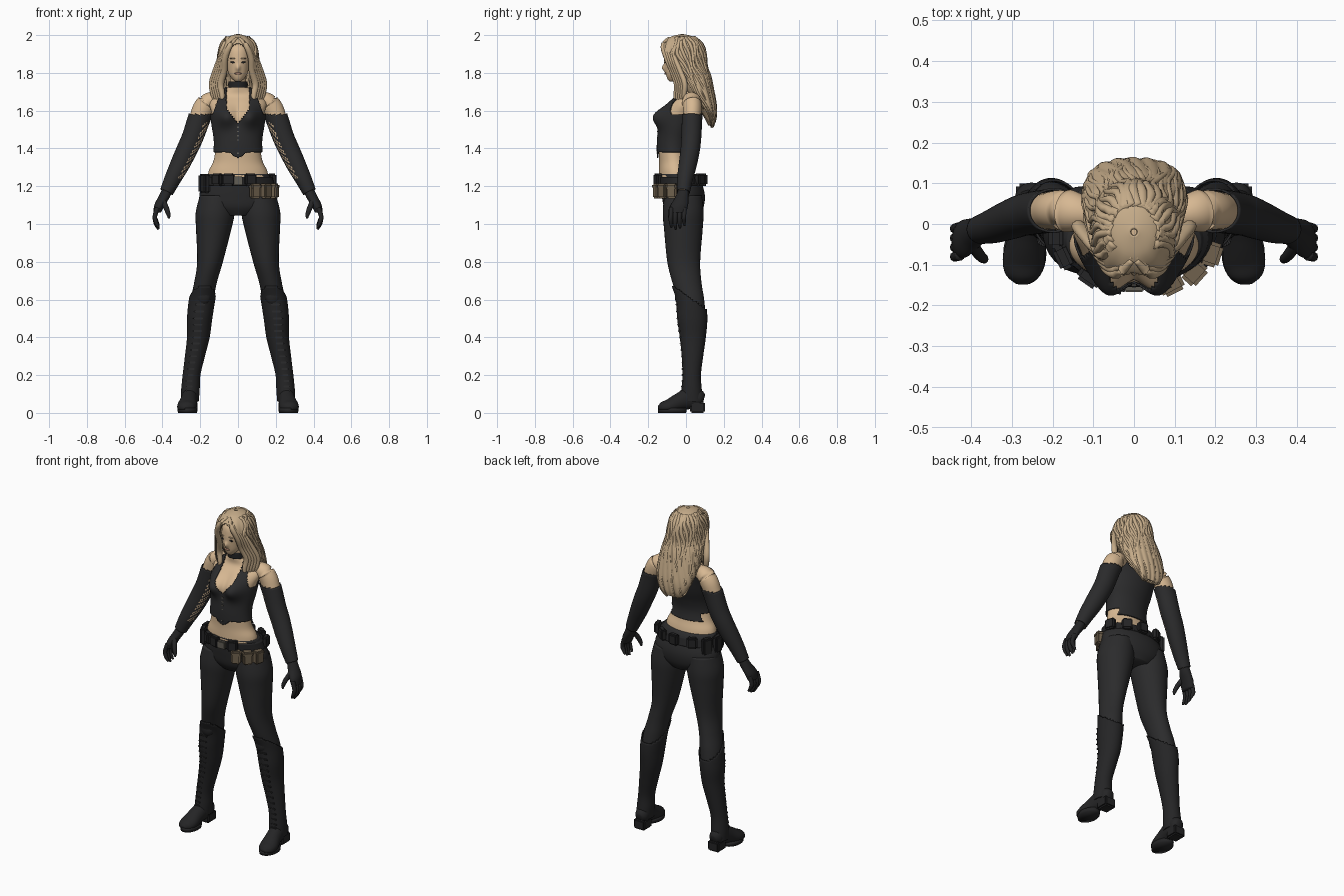
import bpy, bmesh, math, random
from mathutils import Vector

cube = bpy.data.objects.get("Cube")
if cube:
    bpy.data.objects.remove(cube, do_unlink=True)
random.seed(4)


def material(name, rgb):
    m = bpy.data.materials.new(name)
    m.use_nodes = True
    m.diffuse_color = (*rgb, 1)
    bsdf = next(n for n in m.node_tree.nodes if n.type == 'BSDF_PRINCIPLED')
    bsdf.inputs["Base Color"].default_value = (*rgb, 1)
    bsdf.inputs["Roughness"].default_value = .8
    return m


SKIN = material("skin", (.68, .48, .29))
HAIR = material("blonde hair", (.56, .41, .25))
CLOTH = material("black cloth", (.024, .024, .025))
LEATHER = material("black leather", (.018, .018, .019))
POUCH = material("brown canvas", (.16, .12, .075))
METAL = material("dull metal", (.12, .11, .09))
LIPS = material("lips", (.45, .24, .16))


def finish(name, bm, mats, smooth=True):
    bmesh.ops.recalc_face_normals(bm, faces=bm.faces)
    me = bpy.data.meshes.new(name)
    bm.to_mesh(me)
    bm.free()
    for m in mats:
        me.materials.append(m)
    for p in me.polygons:
        p.use_smooth = smooth
    ob = bpy.data.objects.new(name, me)
    bpy.context.collection.objects.link(ob)
    return ob


def spline(rings, steps):
    """Catmull-Rom interpolation through ring tuples (x, y, z, rx, ry)."""
    out, last = [], len(rings) - 1
    for i in range(last):
        a, b, c, d = (rings[min(max(k, 0), last)] for k in (i - 1, i, i + 1, i + 2))
        for s in range(steps):
            t = s / steps
            out.append([q + .5 * t * (r - p + t * (2*p - 5*q + 4*r - w + t * (3*(q - r) + w - p)))
                        for p, q, r, w in zip(a, b, c, d)])
    return out + [list(rings[-1])]


def loft(name, rings, mats, n=32, steps=6, side=1, tilt=False, grow=0,
         keep=None, deform=None, paint=None, thick=.006):
    """Skin ellipses along a path; keep() trims it into a garment shell."""
    bm = bmesh.new()
    path = spline(rings, steps)
    loops = []
    for i, (x, y, z, rx, ry) in enumerate(path):
        u, v = Vector((1, 0, 0)), Vector((0, 1, 0))
        if tilt:
            t = Vector(path[min(i + 1, len(path) - 1)][:3]) - Vector(path[max(i - 1, 0)][:3])
            t.normalize()
            u = t.cross(Vector((0, 0, 1)) if abs(t.z) < .7 else v).normalized()
            v = u.cross(t)
        loop = []
        for k in range(n):
            a = math.tau * k / n
            p = Vector((x, y, z)) + u * math.cos(a) * (abs(rx) + grow) + v * math.sin(a) * (abs(ry) + grow)
            if deform:
                p = deform(p)
            loop.append(bm.verts.new((p.x * side, p.y, p.z)))
        loops.append(loop)
    for i, (a, b) in enumerate(zip(loops, loops[1:])):
        for k in range(n):
            f = bm.faces.new((a[k], a[(k + 1) % n], b[(k + 1) % n], b[k]))
            if paint:
                f.material_index = paint(f.calc_center_median(), i, k)
    if not keep:
        bm.faces.new(loops[0])
        bm.faces.new(loops[-1])
    else:
        gone = [f for f in bm.faces if not keep(f.calc_center_median())]
        bmesh.ops.delete(bm, geom=gone, context='FACES')
    ob = finish(name, bm, mats)
    if keep:
        mod = ob.modifiers.new("thickness", 'SOLIDIFY')
        mod.thickness, mod.offset = thick, 0
    return ob


def box(name, loc, size, mat, turn=0, bevel=.008):
    bm = bmesh.new()
    bmesh.ops.create_cube(bm, size=1)
    for v in bm.verts:
        v.co = Vector(a * b for a, b in zip(v.co, size))
    bmesh.ops.bevel(bm, geom=bm.edges[:], offset=bevel, segments=2, affect='EDGES')
    ob = finish(name, bm, [mat], False)
    ob.location, ob.rotation_euler.z = loc, turn
    return ob


def ball(name, loc, size, mat):
    bm = bmesh.new()
    bmesh.ops.create_uvsphere(bm, u_segments=16, v_segments=10, radius=1)
    for v in bm.verts:
        v.co = Vector(a * b for a, b in zip(v.co, size))
    ob = finish(name, bm, [mat])
    ob.location = loc
    return ob


# Torso and the sleeveless laced top cut from the same form
torso = [(0, -.05, 1.22, .165, .095), (0, -.055, 1.28, .155, .088), (0, -.062, 1.33, .131, .08),
         (0, -.068, 1.39, .12, .077), (0, -.062, 1.45, .119, .081), (0, -.045, 1.52, .13, .088),
         (0, -.03, 1.58, .138, .088), (0, -.008, 1.64, .15, .074), (0, .008, 1.68, .118, .06),
         (0, .0, 1.715, .066, .05), (0, -.01, 1.75, .044, .044), (0, -.018, 1.81, .044, .044)]


def bust(p):
    if p.y < -.03:
        fall = ((abs(p.x) - .064) / .05) ** 2 + ((p.z - 1.57) / .055) ** 2
        p.y -= .052 * math.exp(-fall)
    return p


def top_shape(c):
    x, z = abs(c.x), c.z
    if z > 1.73 or (z > 1.58 and x > .132 - (z - 1.58) * .36):
        return False
    if c.y < -.01:
        neckline = .062 * min(max((z - 1.53) / .08, 0), 1)
        return z > 1.38 - .035 * max(0, 1 - x / .05) and x > neckline
    return z > 1.335 + (.04 if c.y < -.05 else 0) and (z < 1.57 + x * .75 or z > 1.71)


loft("torso", torso, [SKIN], n=64, deform=bust)
loft("laced_top", torso, [CLOTH], n=128, steps=12, grow=.007, deform=bust, keep=top_shape)
loft("choker", [(0, -.008, 1.722, .053, .053), (0, -.012, 1.755, .051, .051)], [LEATHER])
for k in range(7):
    box("top_hook", (0, -.151 + .0006 * k, 1.375 + k * .023), (.012, .009, .007), METAL, bevel=.001)

# Hips and belt
hips = [(0, -.01, 1.045, .1, .08), (0, -.012, 1.09, .19, .105), (0, -.014, 1.15, .205, .114),
        (0, -.025, 1.21, .188, .11), (0, -.045, 1.265, .164, .1)]
loft("trouser_hips", hips, [CLOTH], n=48)
loft("belt", [(0, -.028, 1.205, .194, .121), (0, -.036, 1.25, .182, .116)], [LEATHER], n=48)
box("belt_buckle", (0, -.157, 1.228), (.05, .02, .045), METAL, bevel=.004)
for deg in (20, 55, 85, 120, 150, 180, 205, 235, 255, 290):
    a = math.radians(deg)
    big = deg in (150, 180, 205)
    box("belt_pouch", (.192 * math.cos(a), -.03 + .125 * math.sin(a), 1.215 if big else 1.235),
        (.06, .035, .1 if big else .065), LEATHER, a + math.pi / 2)
for deg in (297, 318, 342):
    a = math.radians(deg)
    x, y = .2 * math.cos(a), -.034 + .128 * math.sin(a)
    box("canvas_pouch", (x, y, 1.17), (.055, .042, .07), POUCH, a + math.pi / 2)
    box("canvas_flap", (x, y, 1.2), (.06, .048, .028), POUCH, a + math.pi / 2)

# Limbs, mirrored for each side
leg = [(.112, -.015, 1.15, .09, .1), (.121, -.015, 1.06, .103, .108), (.129, -.014, .97, .093, .102),
       (.148, -.012, .8, .068, .087), (.172, .005, .69, .06, .077), (.19, .026, .6, .061, .07),
       (.203, .033, .5, .058, .071), (.21, .036, .4, .051, .06), (.228, .034, .3, .044, .048),
       (.246, .03, .2, .038, .04), (.252, .03, .12, .04, .045), (.255, .03, .06, .038, .05)]
foot = [(.252, .094, .07, .022, .025), (.252, .075, .075, .038, .045), (.254, .03, .08, .042, .06),
        (.262, -.03, .06, .045, .048), (.27, -.085, .035, .052, .04), (.274, -.125, .028, .042, .03),
        (.275, -.147, .025, .015, .012)]
arm = [(.1, .02, 1.655, .035, .04), (.15, .03, 1.65, .05, .047), (.182, .034, 1.615, .055, .049),
       (.207, .032, 1.555, .052, .046), (.24, .028, 1.46, .049, .045), (.272, .022, 1.39, .047, .043),
       (.305, .01, 1.32, .044, .04), (.345, -.005, 1.24, .036, .034), (.378, -.014, 1.17, .028, .027)]
palm = [(.375, -.012, 1.18, .028, .028), (.393, -.022, 1.14, .031, .036),
        (.415, -.035, 1.1, .028, .046), (.428, -.042, 1.06, .02, .043)]


def grounded(p):
    p.z = max(p.z, .018)
    return p


def boot_shape(c):
    return c.z < .61 - (c.y - .02) * .7


def lace_holes(c, i, k):
    speckle = (i * 7 + k * 3) % 5 < 2 and 1.24 < c.z < 1.54
    return int(speckle and 27 <= k <= 31)


for side, word in ((1, "left_"), (-1, "right_")):
    loft(word + "trouser_leg", leg, [CLOTH], side=side)
    loft(word + "boot_shaft", leg, [LEATHER], n=48, steps=10, side=side, grow=.006, keep=boot_shape)
    ball(word + "knee_pad", (side * .184, -.034, .615), (.04, .025, .045), LEATHER)
    loft(word + "boot_foot", foot, [LEATHER], side=side, tilt=True, deform=grounded)
    loft(word + "boot_sole", [(.268, -.073, 0, .05, .074), (.268, -.073, .025, .053, .076)],
         [LEATHER], steps=1, side=side)
    box(word + "boot_heel", (side * .252, .06, .03), (.074, .08, .06), LEATHER)
    # Boot lacing follows the shin
    for x, y, z, rx, ry in spline(leg[5:11], 3)[1:]:
        box(word + "boot_lace", (side * (x + .008), y - ry - .007, z), (rx * .9, .012, .01), CLOTH, bevel=.003)
    loft(word + "arm", arm, [SKIN], side=side, tilt=True)
    loft(word + "long_sleeve", arm, [CLOTH, SKIN], n=48, steps=8, side=side, tilt=True, grow=.005,
         keep=lambda c: c.z < 1.58 and abs(c.x) > .13, paint=lace_holes)
    loft(word + "glove_cuff", [(.352, -.007, 1.225, .041, .039), (.376, -.013, 1.175, .036, .035)],
         [LEATHER], side=side, tilt=True)
    loft(word + "glove_palm", palm, [LEATHER], n=20, side=side)
    for k in range(4):
        y, drop = -.077 + k * .023, (.01, 0, .006, .02)[k]
        loft(word + "finger", [(.427, y, 1.085, .013, .013), (.44, y - .003, 1.04, .012, .012),
                               (.434, y - .003, 1.0 + drop, .011, .011),
                               (.42, y, .972 + drop, .006, .006)], [LEATHER], n=10, side=side, tilt=True)
    loft(word + "thumb", [(.4, -.045, 1.13, .015, .015), (.38, -.075, 1.085, .014, .014),
                          (.368, -.086, 1.05, .011, .011), (.366, -.088, 1.03, .005, .005)],
         [LEATHER], n=10, side=side, tilt=True)
    # Eyes and brows
    ball(word + "eye", (side * .028, -.109, 1.856), (.013, .004, .005), LEATHER)
    ball(word + "eyebrow", (side * .029, -.111, 1.876), (.016, .004, .003), HAIR)

# Head
head = [(0, -.075, 1.755, .014, .012), (0, -.065, 1.768, .03, .033), (0, -.054, 1.795, .049, .053),
        (0, -.037, 1.84, .061, .077), (0, -.032, 1.88, .067, .083), (0, -.025, 1.93, .064, .08),
        (0, -.02, 1.97, .035, .045)]


def nose(p):
    if p.y < -.08:
        p.y -= .016 * math.exp(-(p.x / .011) ** 2 - ((p.z - 1.826) / .017) ** 2)
    return p


loft("head", head, [SKIN], n=64, deform=nose)
ball("lips", (0, -.109, 1.797), (.018, .006, .006), LIPS)

# Hair: wavy shell open at the face, with loose locks on top
hair = [(0, -.02, 2.0, .008, .008), (0, -.02, 1.985, .052, .062), (0, -.02, 1.95, .083, .102),
        (0, -.02, 1.9, .097, .119), (0, -.002, 1.84, .104, .108), (0, .03, 1.78, .115, .098),
        (0, .07, 1.7, .122, .075), (0, .112, 1.62, .108, .045), (0, .13, 1.56, .08, .025),
        (0, .134, 1.525, .045, .01)]


def waves(p):
    a = math.atan2(p.y - .03, p.x)
    r = 1 + .02 * math.sin(22 * a + 30 * p.z) * min(1, (2 - p.z) * 12)
    return Vector((p.x * r, (p.y - .03) * r + .03, p.z))


def hair_shape(c):
    opening = .062 * math.sqrt(min(max((1.955 - c.z) / .07, 0), 1))
    return not (c.y < -.02 and abs(c.x) < opening)


loft("hair", hair, [HAIR], n=96, steps=8, deform=waves, keep=hair_shape, thick=.01)
for k in range(26):
    a = math.radians(-25 + k * 230 / 25)
    end = random.randint(7, 9)
    lock = []
    for j, (x, y, z, rx, ry) in enumerate(hair[1:end + 1]):
        b = a + .13 * math.sin(j * 1.7 + k)
        size = .013 * (1 - j / end) + .002
        lock.append((rx * math.cos(b) * 1.02, y + ry * math.sin(b) * 1.02,
                     z - j * random.uniform(0, .002), size, size * .8))
    loft("hair_lock", lock, [HAIR], n=8, steps=4, tilt=True)
for side in (1, -1):
    for k in range(5):
        s = k * .011
        loft("front_lock", [(.006, -.09 + s, 1.985, .007, .007), (.042, -.122 + s, 1.945, .014, .012),
                            (.068 + s * .5, -.105 + s, 1.88, .016, .013),
                            (.074 + s, -.075 + s, 1.81, .017, .014),
                            (.092 + s, -.05 + s, 1.74, .018, .015), (.083 + s, -.055 + s, 1.67, .013, .012),
                            (.095 + s * .5, -.05 + s, 1.6 + s, .003, .003)],
             [HAIR], n=10, side=side, tilt=True)
